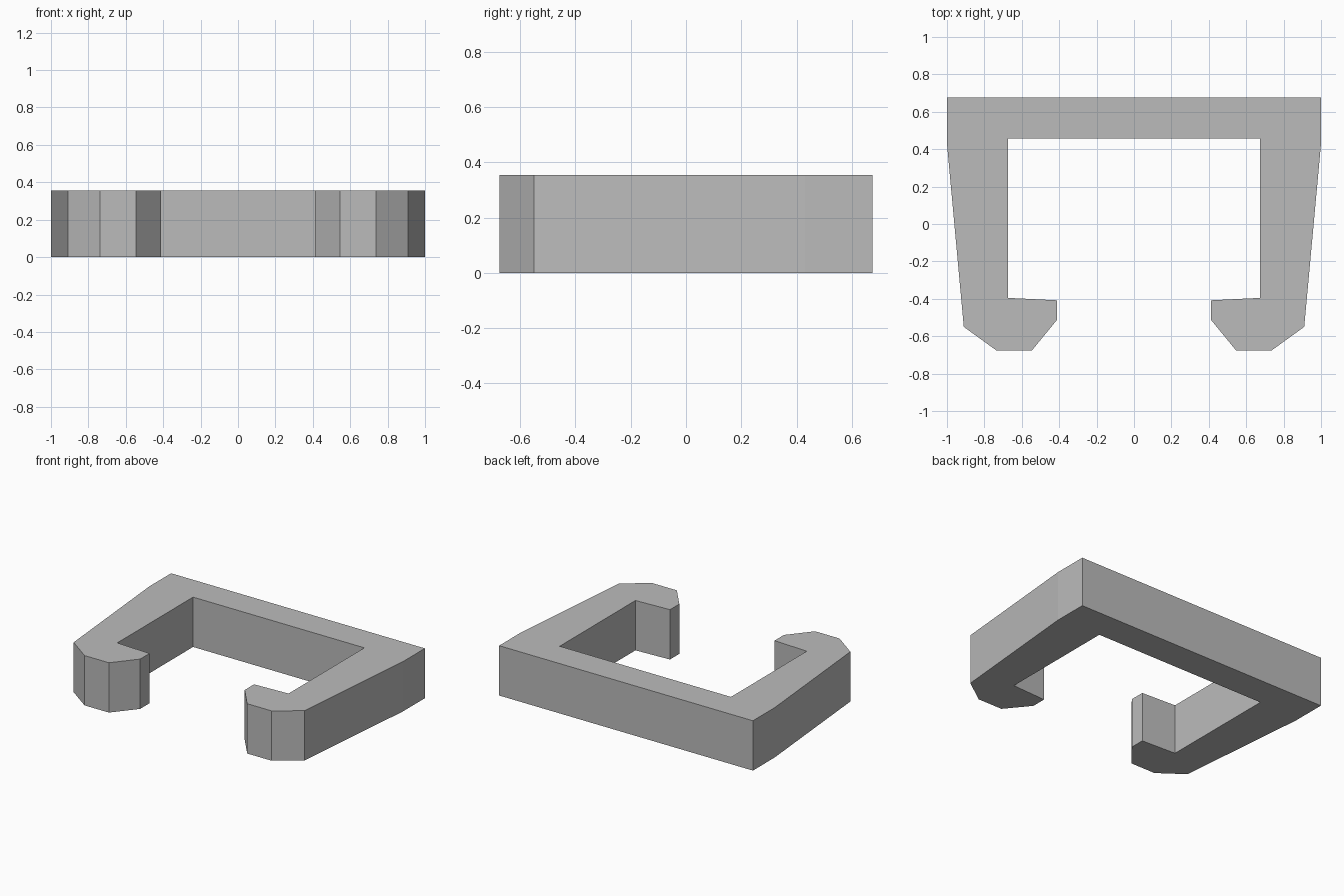
import bpy
import bmesh

# Remove the default cube
cube = bpy.data.objects.get("Cube")
if cube:
    bpy.data.objects.remove(cube, do_unlink=True)

HEIGHT = 0.355

# Plain grey material
grey = bpy.data.materials.new("plain grey")
grey.use_nodes = True
colour = (0.5, 0.5, 0.5, 1.0)
grey.diffuse_color = colour
grey.node_tree.nodes["Principled BSDF"].inputs["Base Color"].default_value = colour

# Half outline of the clip: back edge, tapered arm, hooked tip, inner opening
half = [
    (1.0, 0.675), (1.0, 0.43), (0.91, -0.55), (0.737, -0.675),
    (0.545, -0.675), (0.412, -0.513), (0.412, -0.408),
    (0.675, -0.395), (0.675, 0.458),
]
outline = half + [(-x, y) for x, y in reversed(half)]

# Fill the mirrored outline and raise it into a solid
bm = bmesh.new()
base = bm.faces.new([bm.verts.new((x, y, 0)) for x, y in outline])
raised = bmesh.ops.extrude_face_region(bm, geom=[base], use_keep_orig=True)
top = [v for v in raised["geom"] if isinstance(v, bmesh.types.BMVert)]
bmesh.ops.translate(bm, verts=top, vec=(0, 0, HEIGHT))
bmesh.ops.recalc_face_normals(bm, faces=bm.faces)

mesh = bpy.data.meshes.new("clip_body")
bm.to_mesh(mesh)
bm.free()
mesh.materials.append(grey)
clip = bpy.data.objects.new("clip_body", mesh)
bpy.context.collection.objects.link(clip)
